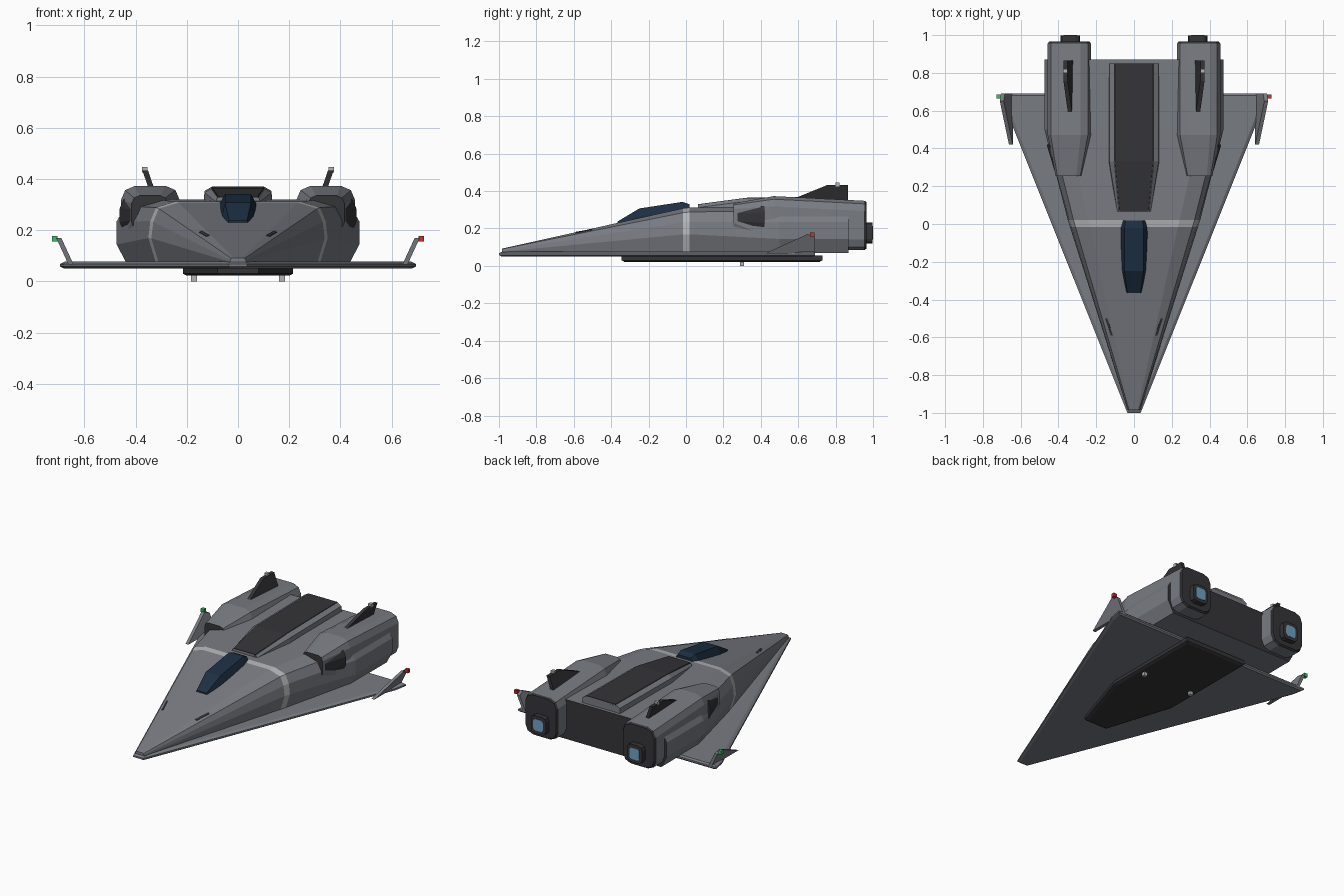
import bpy, bmesh
from mathutils import Vector

if "Cube" in bpy.data.objects:
    bpy.data.objects.remove(bpy.data.objects["Cube"])


def material(name, rgb):
    m = bpy.data.materials.new(name)
    m.diffuse_color = (*rgb, 1)
    m.use_nodes = True
    m.node_tree.nodes["Principled BSDF"].inputs["Base Color"].default_value = m.diffuse_color
    return m


HULL = material("hull_grey", (0.19, 0.20, 0.225))
DARK = material("dark_grey", (0.035, 0.035, 0.04))
LIGHT = material("pale_grey", (0.45, 0.46, 0.47))
GLASS = material("navy_glass", (0.012, 0.028, 0.055))
GLOW = material("blue_glow", (0.16, 0.36, 0.55))
RED = material("red", (0.6, 0.03, 0.03))
GREEN = material("green", (0.05, 0.5, 0.15))


def loft(name, rings, mats, band_mats={}, cap_mats=(0, 0)):
    """Skin a list of equal-length closed rings; bands and caps can take other materials."""
    bm = bmesh.new()
    loops = [[bm.verts.new(p) for p in ring] for ring in rings]
    n = len(loops[0])
    for b in range(len(loops) - 1):
        for i in range(n):
            j = (i + 1) % n
            f = bm.faces.new((loops[b][i], loops[b][j], loops[b + 1][j], loops[b + 1][i]))
            f.material_index = band_mats.get(b, 0)
    for ring, mi in ((loops[0], cap_mats[0]), (loops[-1], cap_mats[1])):
        bm.faces.new(ring).material_index = mi
    bmesh.ops.recalc_face_normals(bm, faces=bm.faces)
    me = bpy.data.meshes.new(name)
    bm.to_mesh(me)
    bm.free()
    for m in mats:
        me.materials.append(m)
    ob = bpy.data.objects.new(name, me)
    bpy.context.collection.objects.link(ob)
    return ob


def mirrored(half, y):
    """Half section of (x, z) points, top to bottom, closed across the centreline at depth y."""
    return [(x, y, z) for x, z in half] + [(-x, y, z) for x, z in reversed(half)]


def box(name, c, size, mat):
    x, y, z = (s / 2 for s in size)
    rings = [[(c[0] + a * x, c[1] + d * y, c[2] + b * z)
              for a, b in ((-1, -1), (1, -1), (1, 1), (-1, 1))] for d in (-1, 1)]
    return loft(name, rings, [mat])


def rounded(x0, x1, z0, z1, c, y, s):
    """Rectangle with two-step rounded corners, on side s."""
    k = c * 0.3
    pts = []
    for cx, cz, sx, sz, flip in ((x1, z1, -1, -1, 0), (x0, z1, 1, -1, 1),
                                 (x0, z0, 1, 1, 0), (x1, z0, -1, 1, 1)):
        corner = [(cx, cz + sz * c), (cx + sx * k, cz + sz * k), (cx + sx * c, cz)]
        pts += reversed(corner) if flip else corner
    return [(s * x, y, z) for x, z in pts]


def fin(name, outline, lean, thick, s, mat):
    """Blade from (x, y, z) outline, thickened along x."""
    rings = [[(s * (x + lean * z + d * thick), y, z) for x, y, z in outline] for d in (-.5, .5)]
    return loft(name, rings, [mat])


# Main hull: faceted wedge with pale stripe and dark stern
nose = [(.018, .092), (.026, .09), (.03, .083), (.032, .076), (.03, .068)]
mid = [(.237, .312), (.315, .288), (.337, .235), (.345, .17), (.315, .07)]
aft = [(.35, .32), (.44, .295), (.474, .234), (.474, .144), (.435, .07)]


def between(a, b, t):
    return [tuple(Vector(p).lerp(Vector(q), t)) for p, q in zip(a, b)]


loft("hull", [mirrored(nose, -.985), mirrored(between(nose, mid, .98), -.017),
              mirrored(between(mid, aft, .04), .02), mirrored(aft, .5), mirrored(aft, .87)],
     [HULL, LIGHT, DARK], {1: 1}, (0, 2))

# Delta wing with a bevelled rim
plan = [(.035, -1), (.68, .61), (.695, .69)]


def wing_ring(inset, z):
    half = [(plan[0][0] - inset * .4, plan[0][1] + inset), (plan[1][0] - inset, plan[1][1]),
            (plan[2][0] - inset, plan[2][1] - inset * .5)]
    return [(x, y, z) for x, y in half] + [(-x, y, z) for x, y in reversed(half)]


loft("wing", [wing_ring(.015, .05), wing_ring(0, .058), wing_ring(0, .068), wing_ring(.018, .077)],
     [HULL, DARK])

# Belly plate with chamfered lower rim
belly = [(.08, -.345), (.215, .08), (.215, .73)]


def belly_ring(i, z):
    half = [(x - i, y + (i if y < 0 else -i if y > .5 else 0)) for x, y in belly]
    return [(x, y, z) for x, y in half] + [(-x, y, z) for x, y in reversed(half)]


loft("belly_plate", [belly_ring(.015, .022), belly_ring(0, .03), belly_ring(0, .055)], [DARK])

# Spine fairing and its dark top panel
spine = [(.065, .08, .092, .327), (.33, .105, .135, .362), (.85, .105, .135, .368)]
loft("spine", [mirrored([(t, z), (b - .004, z - .015), (b, .29)], y) for y, t, b, z in spine], [HULL])
loft("spine_panel", [mirrored([(t - .004, z + .003), (t, z - .01)], y) for y, t, b, z in spine], [DARK])

# Cockpit canopy
canopy = [(-.365, .035, .04, .238, .225), (-.25, .05, .062, .307, .262),
          (-.02, .05, .075, .342, .297), (.018, .045, .066, .33, .3)]
loft("canopy", [mirrored([(t, zt), (b, zb), (b * .85, zb - .05)], y) for y, t, b, zt, zb in canopy],
     [GLASS])

for s, side, lamp in ((-1, "left", GREEN), (1, "right", RED)):
    # Engine nacelle with dark intake and stern cap
    loft(f"nacelle_{side}", [rounded(.275, .415, .2, .335, .03, .255, s),
                             rounded(.228, .457, .085, .373, .055, .47, s),
                             rounded(.228, .457, .085, .348, .055, .955, s),
                             rounded(.235, .45, .092, .341, .05, .965, s)],
         [HULL, DARK], {2: 1}, (1, 1))
    # Dark intake lip on the shoulder
    loft(f"intake_{side}", [rounded(.27, .415, .2, .322, .04, .262, s),
                            rounded(.24, .462, .18, .335, .05, .42, s)], [DARK])
    # Exhaust nozzle and glow
    loft(f"nozzle_{side}", [rounded(.285, .39, .12, .232, .025, .95, s),
                            rounded(.285, .39, .12, .232, .025, .998, s)], [DARK])
    loft(f"exhaust_glow_{side}", [rounded(.303, .372, .14, .212, .015, .99, s),
                                  rounded(.303, .372, .14, .212, .015, 1, s)], [GLOW])
    # Dorsal fin and lamp
    fin(f"dorsal_fin_{side}", [(.215, .565, .355), (.215, .757, .433), (.215, .865, .433),
                               (.215, .865, .34)], .34, .022, s, DARK)
    box(f"fin_lamp_{side}", (s * .364, .81, .436), (.022, .022, .022), LIGHT)
    # Wingtip winglet and navigation lamp
    fin(f"winglet_{side}", [(.622, .42, .065), (.622, .65, .17), (.622, .69, .155),
                            (.622, .69, .065)], .46, .02, s, HULL)
    box(f"nav_lamp_{side}", (s * .716, .675, .167), (.022, .022, .022), lamp)
    # Belly lamp and gun slot
    box(f"belly_lamp_{side}", (s * .172, .3, .012), (.022, .022, .024), LIGHT)
    loft(f"gun_slot_{side}", [[(s * (x + d), y, z + e) for d, e in ((-.006, .004), (.006, -.001), (.004, -.02), (-.008, -.016))]
                              for x, y, z in ((.118, -.59, .178), (.147, -.5, .194))], [DARK])
